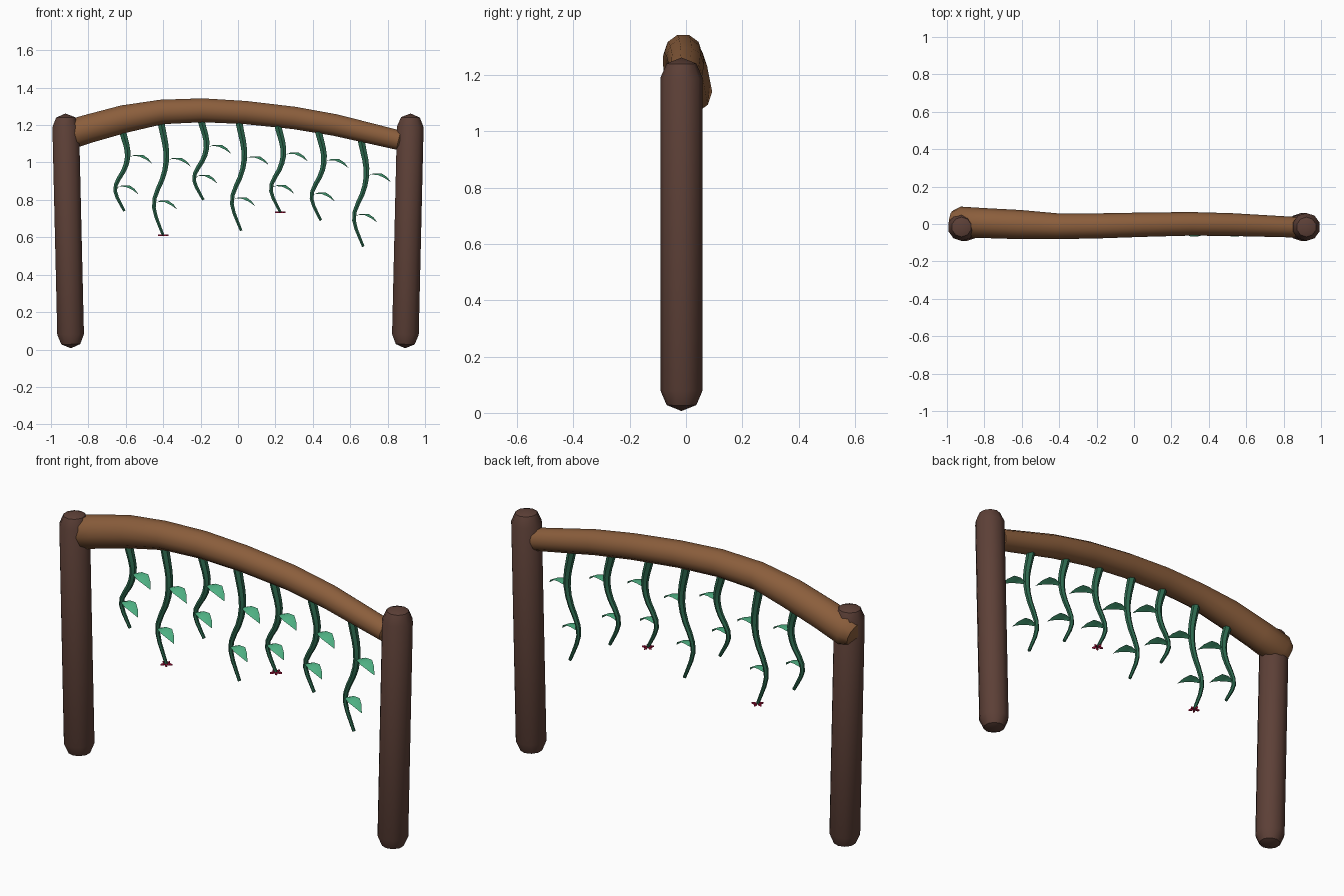
import bpy, math
from mathutils import Vector

if "Cube" in bpy.data.objects:
    bpy.data.objects.remove(bpy.data.objects["Cube"])


def material(name, hex_code):
    rgb = [int(hex_code[i:i + 2], 16) / 255 for i in (0, 2, 4)]
    lin = [c / 12.92 if c <= 0.04045 else ((c + 0.055) / 1.055) ** 2.4 for c in rgb]
    m = bpy.data.materials.new(name)
    m.diffuse_color = (*lin, 1)
    m.use_nodes = True
    m.node_tree.nodes["Principled BSDF"].inputs["Base Color"].default_value = m.diffuse_color
    return m


DARK = material("dark bark", "5D4037")
WOOD = material("warm wood", "8B5E3C")
VINE = material("vine green", "2D6A4F")
LEAF = material("leaf green", "52B788")
PINK = material("flower pink", "C9184A")


def make(name, verts, faces, mat, smooth=True):
    me = bpy.data.meshes.new(name)
    me.from_pydata(verts, [], faces)
    me.materials.append(mat)
    ob = bpy.data.objects.new(name, me)
    bpy.context.collection.objects.link(ob)
    if smooth:
        bpy.ops.object.select_all(action='DESELECT')
        ob.select_set(True)
        bpy.context.view_layer.objects.active = ob
        bpy.ops.object.shade_smooth_by_angle(angle=math.radians(42))
    return ob


def tube(name, path, radii, sides, mat, domes=(0, 0)):
    """Sweep a circle along a path; each dome value is cap height / radius."""
    pts = [Vector(p) for p in path]
    n = len(pts)
    tans = [(pts[min(i + 1, n - 1)] - pts[max(i - 1, 0)]).normalized() for i in range(n)]
    rings = [(p, r, t) for p, r, t in zip(pts, radii, tans)]
    c, s = math.cos(math.pi / 4), math.sin(math.pi / 4)
    tips = [None, None]
    if domes[0]:
        p, r, t = rings[0]
        rings.insert(0, (p - t * r * s * domes[0], r * c, t))
        tips[0] = p - t * r * domes[0]
    if domes[1]:
        p, r, t = rings[-1]
        rings.append((p + t * r * s * domes[1], r * c, t))
        tips[1] = p + t * r * domes[1]
    verts, faces = [], []
    for p, r, t in rings:
        u = (Vector((0, 1, 0)) - t * t.y).normalized()
        w = t.cross(u)
        for k in range(sides):
            a = 2 * math.pi * k / sides
            verts.append(p + u * r * math.cos(a) + w * r * math.sin(a))
    for i in range(len(rings) - 1):
        for k in range(sides):
            a, b = i * sides + k, i * sides + (k + 1) % sides
            faces.append((a, b, b + sides, a + sides))
    last = (len(rings) - 1) * sides
    for end, base in ((0, 0), (1, last)):
        loop = [base + k for k in range(sides)]
        if end == 0:
            loop.reverse()
        if tips[end] is None:
            faces.append(loop)
        else:
            verts.append(tips[end])
            for k in range(sides):
                faces.append((loop[k], loop[(k + 1) % sides], len(verts) - 1))
    return make(name, verts, faces, mat)


# Two leaning posts with rounded ends
for side, label in ((-1, "left"), (1, "right")):
    tube(label + "_post", [(side * 0.895, -0.016, 0.08), (side * 0.921, -0.016, 1.19)],
         [0.075, 0.075], 10, DARK, (0.98, 0.96))

# Arched crossbeam, thicker on the left
beam = [(-0.93, 0.01, 1.14, 0.083), (-0.80, 0.005, 1.18, 0.08), (-0.61, -0.003, 1.232, 0.078),
        (-0.41, -0.012, 1.270, 0.069), (-0.19, -0.010, 1.279, 0.067), (0.04, -0.004, 1.267, 0.065),
        (0.30, 0.001, 1.238, 0.063), (0.52, -0.003, 1.200, 0.061), (0.86, -0.017, 1.119, 0.055)]
tube("arched_beam", [b[:3] for b in beam], [b[3] for b in beam], 10, WOOD, (0.75, 0.4))


def leaf(name, base, size):
    """Drooping leaf that points right and a little forward."""
    along, across = Vector((0.945, -0.327, 0)), Vector((0.327, 0.945, 0.12))
    verts = []
    for t, half, z in ((0, 0.004, 0), (0.28, 0.024, 0.013), (0.55, 0.033, 0.012),
                       (0.8, 0.02, -0.006), (1, 0.001, -0.03)):
        mid = base + along * t * 0.138 * size + Vector((0, 0, z))
        verts += [mid - across * half * size, mid + Vector((0, 0, half * 0.12)),
                  mid + across * half * size]
    faces = [(3 * i + j, 3 * i + j + 3, 3 * i + j + 4, 3 * i + j + 1)
             for i in range(4) for j in range(2)]
    make(name, verts, faces, LEAF)


def flower(name, c):
    """Five thin petals around a small raised centre."""
    verts, faces = [], []
    for k in range(5):
        a = 2 * math.pi * k / 5 + 0.3
        for z in (0.004, -0.004):
            for r, da in ((0.003, 0), (0.018, -0.33), (0.029, 0), (0.018, 0.33)):
                verts.append(c + Vector((r * math.cos(a + da), r * math.sin(a + da), z)))
        o = 8 * k
        faces += [(o, o + 1, o + 2, o + 3), (o + 7, o + 6, o + 5, o + 4)]
        faces += [(o + i, o + 4 + i, o + 4 + (i + 1) % 4, o + (i + 1) % 4) for i in range(4)]
    make(name, verts, faces, PINK, False)


def spline(keys, t):
    """Catmull-Rom through (t, dx) keys."""
    i = max(j for j in range(len(keys) - 1) if keys[j][0] <= t)
    (t0, a), (t1, b) = keys[i], keys[i + 1]

    def slope(j):
        lo, hi = keys[max(j - 1, 0)], keys[min(j + 1, len(keys) - 1)]
        return (hi[1] - lo[1]) / (hi[0] - lo[0])
    h = t1 - t0
    u = (t - t0) / h
    return ((2 * u**3 - 3 * u**2 + 1) * a + (u**3 - 2 * u**2 + u) * h * slope(i)
            + (3 * u**2 - 2 * u**3) * b + (u**3 - u**2) * h * slope(i + 1))


# Hanging S-shaped vines: x, top z, bottom z
SWAY = [(0, 0), (0.26, 0.027), (0.45, 0.014), (0.66, -0.035), (0.78, -0.037), (1, 0.01)]
vines = [(-0.617, 1.165, 0.74), (-0.41, 1.205, 0.61), (-0.195, 1.215, 0.80), (0.007, 1.205, 0.635),
         (0.216, 1.185, 0.735), (0.433, 1.155, 0.69), (0.66, 1.11, 0.55)]
for n, (x, top, bottom) in enumerate(vines, 1):
    def at(t):
        return Vector((x + spline(SWAY, t), -0.012, top + (bottom - top) * t))
    ts = [i / 12 for i in range(13)]
    path = [at(0) + Vector((-0.008, 0, 0.04))] + [at(t) for t in ts]
    tube(f"vine_{n}", path, [0.021] + [0.021 - 0.013 * t for t in ts], 6, VINE)
    leaf(f"upper_leaf_{n}", at(0.33), 1.0)
    leaf(f"lower_leaf_{n}", at(0.715), 0.95)
    if n in (2, 5):
        flower(f"flower_{n}", at(1))
